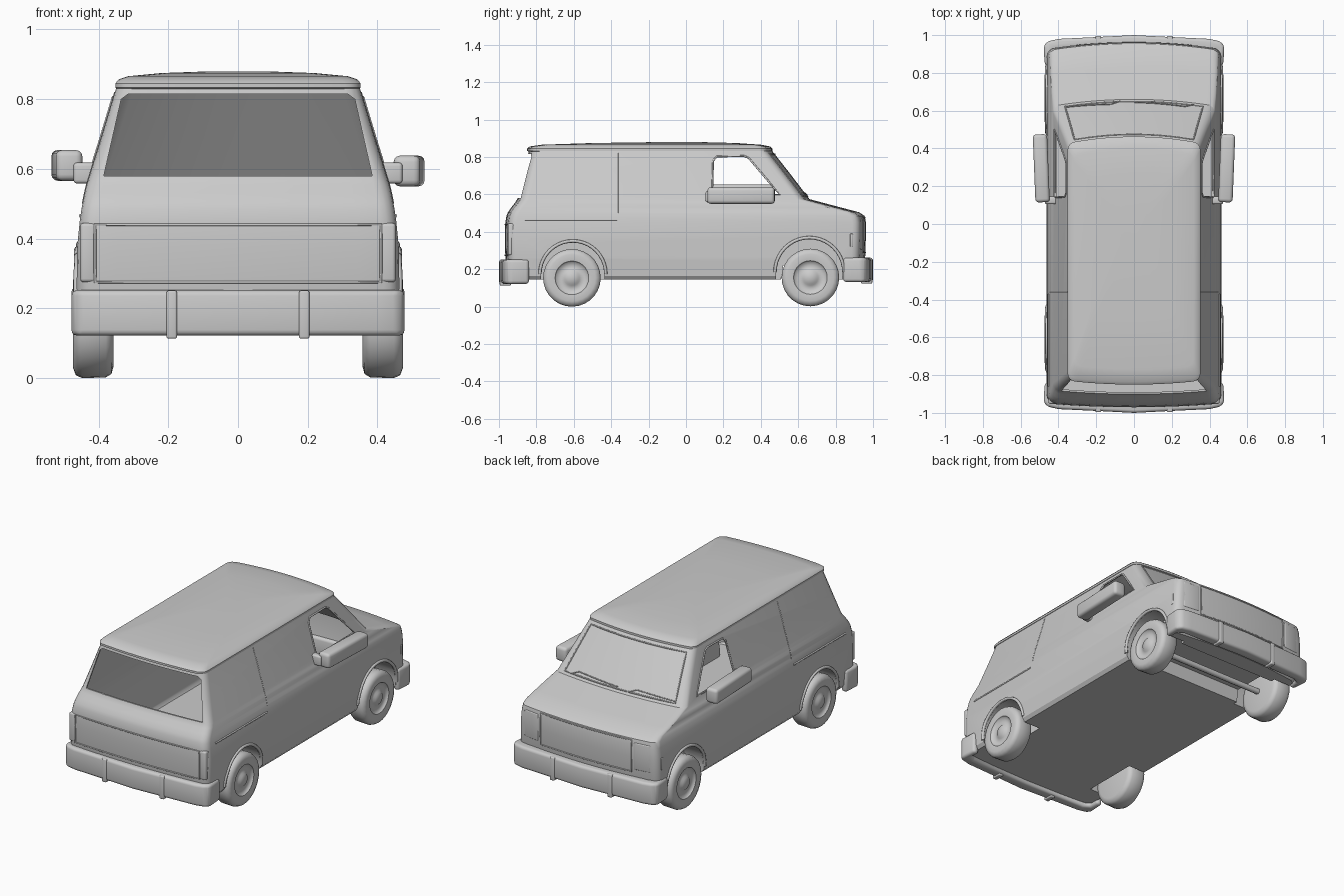
import bpy, bmesh, math
from mathutils import Vector, Matrix

if "Cube" in bpy.data.objects:
    bpy.data.objects.remove(bpy.data.objects["Cube"])

# Body sections by height: z, half width, rear y, nose y
BODY = [(.145, .440, -.93, .92), (.165, .455, -.95, .94), (.26, .463, -.966, .958), (.38, .461, -.968, .962),
        (.45, .454, -.966, .962), (.485, .449, -.960, .955), (.505, .445, -.952, .925),
        (.53, .440, -.935, .83), (.555, .434, -.915, .735), (.575, .428, -.902, .66),
        (.70, .389, -.872, .565), (.84, .347, -.838, .455)]
ROOF = [(.828, .345, -.835, .452), (.833, .352, -.850, .463), (.845, .352, -.850, .463), (.857, .342, -.835, .448),
        (.866, .315, -.77, .40), (.875, .22, -.5, .27), (.880, .08, -.15, .08)]


def section(z):
    for a, b in zip(BODY, BODY[1:]):
        if z <= b[0]:
            t = (z - a[0]) / (b[0] - a[0])
            return [p + (q - p) * t for p, q in zip(a, b)]
    return BODY[-1]


def side_x(z):
    return section(z)[1]


def end_y(x, z, front):
    _, w, yr, yf = section(z)
    return yf - .035 * (x / w) ** 2 if front else yr + .02 * (x / w) ** 2


def finish(ob, angle=32):
    """Apply modifiers and smooth the soft edges."""
    bpy.context.view_layer.update()
    dg = bpy.context.evaluated_depsgraph_get()
    me = bpy.data.meshes.new_from_object(ob.evaluated_get(dg))
    name, mw = ob.name, ob.matrix_world.copy()
    bpy.data.objects.remove(ob)
    new = bpy.data.objects.new(name, me)
    new.matrix_world = mw
    bpy.context.collection.objects.link(new)
    bpy.ops.object.select_all(action='DESELECT')
    new.select_set(True)
    bpy.context.view_layer.objects.active = new
    bpy.ops.object.shade_smooth_by_angle(angle=math.radians(angle))
    return new


def make(name, bm):
    bmesh.ops.recalc_face_normals(bm, faces=bm.faces)
    me = bpy.data.meshes.new(name)
    bm.to_mesh(me)
    bm.free()
    ob = bpy.data.objects.new(name, me)
    bpy.context.collection.objects.link(ob)
    return ob


def bevel(ob, width, segments=3):
    m = ob.modifiers.new('bevel', 'BEVEL')
    m.width, m.segments = width, segments
    return finish(ob)


def loft(name, rings):
    bm = bmesh.new()
    loops = [[bm.verts.new(p) for p in r] for r in rings]
    n = len(loops[0])
    for a, b in zip(loops, loops[1:]):
        for i in range(n):
            bm.faces.new((a[i], a[(i + 1) % n], b[(i + 1) % n], b[i]))
    bm.faces.new(loops[0])
    bm.faces.new(loops[-1])
    return make(name, bm)


def ring(z, w, yr, yf, r=.045):
    """Rounded rectangle in plan with bowed ends."""
    pts = []
    for sign, y0, bow in ((1, yf, .035), (-1, yr, .02)):
        half = []
        for i in range(7):
            x = (w - r) * i / 6
            half.append((x, y0 - sign * bow * (x / w) ** 2))
        yc = half[-1][1] - sign * r
        half += [(w - r + r * math.sin(a), yc + sign * r * math.cos(a))
                 for a in (math.pi / 8, math.pi / 4, 3 * math.pi / 8, math.pi / 2)]
        full = [(-x, y) for x, y in half[:0:-1]] + half
        pts += full if sign > 0 else full[::-1]
    return [(x, y, z) for x, y in pts]


def prism(name, pts, axis, lo, hi):
    """Extrude a 2D outline along an axis."""
    def at(p, d):
        q = list(p)
        q.insert(axis, d)
        return q
    return loft(name, [[at(p, lo) for p in pts], [at(p, hi) for p in pts]])


def box(name, loc, size, bev=.01, rot=0):
    bm = bmesh.new()
    bmesh.ops.create_cube(bm, size=1, matrix=Matrix.Diagonal((*size, 1)))
    ob = make(name, bm)
    ob.location, ob.rotation_euler.z = loc, rot
    return bevel(ob, bev)


def tube(name, pts, r, closed=False):
    cu = bpy.data.curves.new(name, 'CURVE')
    cu.dimensions, cu.bevel_depth, cu.bevel_resolution = '3D', r, 2
    cu.use_fill_caps = True
    s = cu.splines.new('POLY')
    s.points.add(len(pts) - 1)
    for p, co in zip(s.points, pts):
        p.co = (*co, 1)
    s.use_cyclic_u = closed
    ob = bpy.data.objects.new(name, cu)
    bpy.context.collection.objects.link(ob)
    return finish(ob, 60)


def dense(pts, n=8, closed=True):
    ends = pts[1:] + pts[:1] if closed else pts[1:]
    return [tuple(Vector(a).lerp(Vector(b), i / n)) for a, b in zip(pts, ends) for i in range(n)]


def cut(ob, cutter):
    cutter.hide_render = True
    m = ob.modifiers.new('cut', 'BOOLEAN')
    m.object, m.operation, m.solver = cutter, 'DIFFERENCE', 'EXACT'


def arch(y, zc, r):
    """Slightly flattened wheel arch, from one foot to the other."""
    angles = [math.pi * i / 20 for i in range(21)]
    return [(y + r * math.cos(a), zc + r * math.sin(a)) for a in angles]


# Hollow body with wheel wells, axle tunnel, rear window and door windows
DOOR_WINDOW = [(.14, .595), (.145, .78), (.165, .803), (.31, .805), (.335, .795), (.50, .60)]
REAR_WINDOW = [(-.385, .58), (.385, .58), (.335, .80), (.315, .815), (-.315, .815), (-.335, .80)]
FRONT_ARCH, REAR_ARCH = (.66, .185, .178), (-.605, .175, .170)
body = loft('body', [ring(*s) for s in BODY])
cutters = [prism('cut_axle_tunnel', [(.50, .1), (.82, .1), (.80, .22), (.52, .22)], 0, -.36, .36)]
for y, zc, r in (FRONT_ARCH, REAR_ARCH):
    outline = [(y + r, .1)] + arch(y, zc, r) + [(y - r, .1)]
    cutters += [prism('cut_arch', outline, 0, -.6, -.33), prism('cut_arch', outline, 0, .33, .6)]
for c in cutters:
    cut(body, c)
shell = body.modifiers.new('shell', 'SOLIDIFY')
shell.thickness, shell.offset = .01, -1
openings = [prism('cut_door_windows', DOOR_WINDOW, 0, -.6, .6),
            prism('cut_rear_window', REAR_WINDOW, 1, -1.1, -.7)]
for c in openings:
    cut(body, c)
finish(body)
for c in cutters + openings:
    bpy.data.objects.remove(c)

# Roof cap with an overhanging lip
finish(loft('roof', [ring(*s) for s in ROOF]))

# Bumpers with overriders
half = [(.472, .84), (.479, .94), (.46, .966), (.40, .980), (.19, .990), (.0, 1.0)]
inner = [(0, .93), (.40, .92), (.435, .90), (.435, .84)]
plan = half + [(-x, y) for x, y in half[-2::-1]] + [(-x, y) for x, y in inner[::-1]] + inner[1:]
for name, s, z in (('front_bumper', 1, .132), ('rear_bumper', -1, .122)):
    bevel(prism(name, [(x, y * s) for x, y in plan], 2, z, z + .13), .02)
    for x in (-.19, .19):
        box(name + '_overrider', (x, s * .966, z + .06), (.03, .06, .138), .006)

# Nose grille frame and tail panel outline
for name, front, w, lo, hi in (('grille_frame', True, .30, .29, .475), ('tail_panel_seam', False, .41, .275, .44)):
    corners = [(-w, 0, lo), (w, 0, lo), (w, 0, hi), (-w, 0, hi)]
    tube(name, [(x, end_y(x, z, front), z) for x, _, z in dense(corners)], .004, True)

# Windscreen seal and wipers
seal = [(-.365, 0, .59), (.365, 0, .59), (.315, 0, .815), (-.315, 0, .815)]
tube('windscreen_seal', [(x, end_y(x, z, True), z) for x, _, z in dense(seal)], .004, True)
for a, b in ((-.36, -.06), (.0, .33)):
    tube('wiper', [(x, end_y(x, z, True) + .004, z)
                   for x, _, z in dense([(a, 0, .60), (b - .06, 0, .61), (b, 0, .585)], 5, False)], .003)

# Wheels turned from a profile
PROFILE = [(0, .0), (.12, .0), (.142, .006), (.152, .022), (.154, .09), (.146, .108), (.125, .116),
           (.090, .112), (.084, .102), (.060, .098), (.042, .102), (.034, .110), (0, .114)]


def wheel(name, x, y, z):
    bm = bmesh.new()
    vs = [bm.verts.new((d, 0, r)) for r, d in PROFILE]
    es = [bm.edges.new(p) for p in zip(vs, vs[1:])]
    bmesh.ops.spin(bm, geom=vs + es, axis=(1, 0, 0), cent=(0, 0, 0), angle=math.tau, steps=28)
    bmesh.ops.remove_doubles(bm, verts=bm.verts, dist=1e-4)
    if x < 0:
        bmesh.ops.scale(bm, vec=(-1, 1, 1), verts=bm.verts)
    bm.transform(Matrix.Translation((x, y, z)))
    finish(make(name, bm), 50)


tube('front_axle', [(-.36, .66, .155), (.36, .66, .155)], .017)

for s, side in ((-1, 'left'), (1, 'right')):
    wheel(side + '_front_wheel', s * .357, .665, .156)
    wheel(side + '_rear_wheel', s * .357, -.61, .154)

    # Wheel arch lips
    for name, (y, zc, r) in (('front', FRONT_ARCH), ('rear', REAR_ARCH)):
        tube(f'{side}_{name}_arch_lip', [(s * side_x(z), yy, z) for yy, z in arch(y, zc, r + .006)], .009)

    # Door mirror on its bracket
    dz = -.008 * s
    box(side + '_mirror', (s * .491, .295, .602 + dz), (.076, .36, .088), .018, -s * .04)
    box(side + '_mirror_bracket', (s * .437, .125, .588), (.07, .04, .06), .01)

    # Door window frame
    frame = [(0, *p) for p in DOOR_WINDOW]
    tube(side + '_window_frame', [(s * side_x(z), y, z) for _, y, z in dense(frame, 3)], .005, True)

    # Side panel seam and trim strip
    tube(side + '_panel_seam', [(s * (side_x(z) - .001), -.36, z) for z in (.50, .505, .53, .555, .575, .70, .82)], .003)
    tube(side + '_trim_strip', [(s * side_x(.465), -.86, .465), (s * side_x(.465), -.37, .465)], .005)

    # Corner lamps beside the grille and the tail
    box(side + '_headlight', (s * .365, .930, .385), (.10, .02, .16), .006, -s * .13)
    box(side + '_side_lamp', (s * .455, .885, .355), (.018, .016, .07), .004)
    box(side + '_tail_lamp', (s * .430, -.935, .36), (.045, .035, .17), .01)
